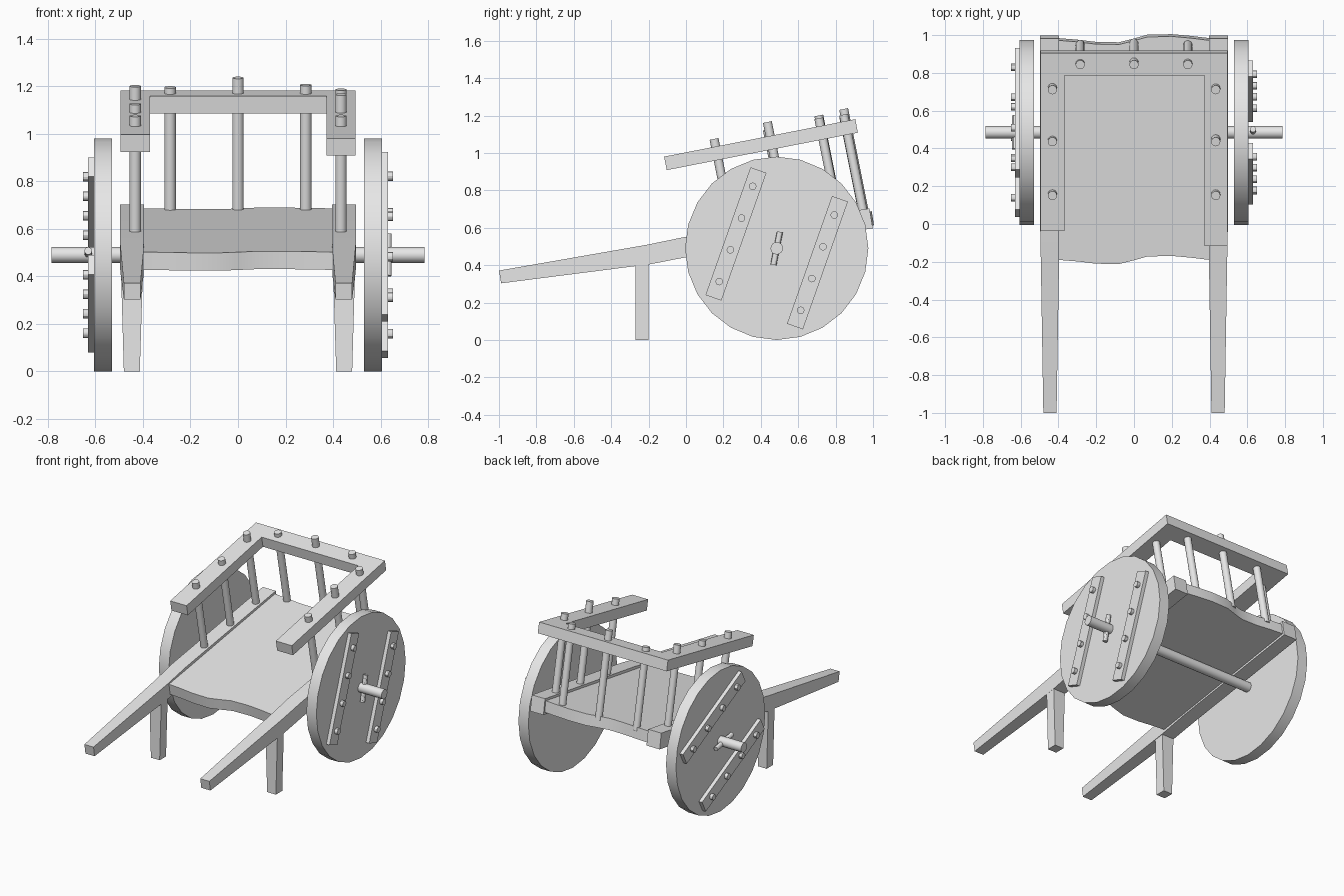
import bpy, bmesh, math
from mathutils import Vector, Matrix

if "Cube" in bpy.data.objects:
    bpy.data.objects.remove(bpy.data.objects["Cube"])

wood = bpy.data.materials.new("grey_wood")
wood.use_nodes = True
GREY = (0.8, 0.8, 0.8, 1)
wood.diffuse_color = GREY
wood.node_tree.nodes["Principled BSDF"].inputs["Base Color"].default_value = GREY
parts = []


def finish(name, bm, mirror=False):
    bmesh.ops.recalc_face_normals(bm, faces=bm.faces)
    mesh = bpy.data.meshes.new(name)
    bm.to_mesh(mesh)
    bm.free()
    mesh.materials.append(wood)
    obj = bpy.data.objects.new(name, mesh)
    bpy.context.collection.objects.link(obj)
    if mirror:
        obj.modifiers.new("Mirror", 'MIRROR')
    parts.append(obj)
    return obj


def loft(name, rings, mirror=False):
    """Skin a row of equal cross-sections and cap both ends."""
    bm = bmesh.new()
    rows = [[bm.verts.new(p) for p in ring] for ring in rings]
    n = len(rows[0])
    for a, b in zip(rows, rows[1:]):
        for i in range(n):
            j = (i + 1) % n
            bm.faces.new((a[i], a[j], b[j], b[i]))
    bm.faces.new(rows[0])
    bm.faces.new(rows[-1])
    return finish(name, bm, mirror)


def rod(name, start, end, radius, sides=16):
    start, end = Vector(start), Vector(end)
    axis = end - start
    turn = axis.to_track_quat('Z', 'Y').to_matrix().to_4x4()
    bm = bmesh.new()
    bmesh.ops.create_cone(bm, cap_ends=True, segments=sides, radius1=radius,
                          radius2=radius, depth=axis.length,
                          matrix=Matrix.Translation((start + end) / 2) @ turn)
    return finish(name, bm)


# Side beams that taper forward into the handles
beam = []
for y, z, half, inner, outer in [(-0.994, 0.337, 0.034, 0.41, 0.48),
                                 (-0.2, 0.457, 0.052, 0.397, 0.493),
                                 (0, 0.497, 0.053, 0.396, 0.497),
                                 (0.99, 0.65, 0.053, 0.396, 0.497)]:
    lean = 0.17 * half
    beam.append([(inner, y + lean, z - half), (outer, y + lean, z - half),
                 (outer, y - lean, z + half), (inner, y - lean, z + half)])
loft("side_beams", beam, mirror=True)

# Front legs
loft("front_legs", [[(a, -0.27, z), (b, -0.27, z), (b, -0.2, z), (a, -0.2, z)]
                    for z, a, b in [(0, 0.413, 0.48), (0.42, 0.4, 0.492)]], mirror=True)

# Deck with wavy front and back edges
SLOPE = 0.158
deck = []
for x, wave in [(-0.4, 0.0), (-0.3, -0.008), (-0.2, -0.02), (-0.08, -0.022),
                (0, -0.002), (0.07, 0.018), (0.2, 0.021), (0.3, 0.012), (0.4, 0.0)]:
    ring = []
    for y in (-0.19, 0.972):
        y += wave
        top = Vector((x, y, 0.532 + SLOPE * y))
        pair = [top, top + Vector((0, 0.012, -0.075))]
        ring += pair if y < 0 else pair[::-1]
    deck.append(ring)
loft("deck", deck)

# U-shaped top rail
plan = [(-0.495, -0.037), (-0.369, -0.037), (-0.369, 0.787), (0.373, 0.787),
        (0.373, -0.117), (0.495, -0.117), (0.495, 0.905), (-0.495, 0.905)]
rail_top = [Vector((x, y, 1.003 + 0.196 * y)) for x, y in plan]
loft("top_rail", [rail_top, [p + Vector((0, 0.014, -0.072)) for p in rail_top]])


# Uprights, square to the rail
def upright(name, x, y, top, base):
    foot = y
    for _ in range(4):
        foot = y + 0.2 * (top - base - 0.155 * foot)
    rod(name, (x, foot, base + 0.155 * foot), (x, y, top), 0.024)


for i, (y, left_top, right_top) in enumerate([(0.15, 1.075, 1.075),
                                              (0.435, 1.125, 1.165),
                                              (0.71, 1.2, 1.185)]):
    upright(f"side_upright_right_{i}", -0.432, y, left_top, 0.51)
    upright(f"side_upright_left_{i}", 0.433, y, right_top, 0.51)
for i, (x, top) in enumerate([(-0.285, 1.195), (0, 1.235), (0.285, 1.205)]):
    upright(f"back_upright_{i}", x, 0.843, top, 0.51)

# Axle
HUB = Vector((0, 0.485, 0.49))
side_x = Vector((1, 0, 0))
rod("axle", HUB - side_x * 0.785, HUB + side_x * 0.785, 0.033)


# Wheels with battens, pegs and lock pins
def wheel(side, label, angle, pin_angle):
    def at(x, along=0, across=0):
        c, s = math.cos(angle), math.sin(angle)
        return Vector((side * x, HUB.y + along * c + across * s,
                       HUB.z + along * s - across * c))

    rod(f"wheel_{label}", at(0.529), at(0.605), 0.49, 24)
    for k, across in enumerate((-0.231, 0.231)):
        rings = [[at(x, a, across + w) for a, w in
                  [(-0.362, -0.045), (0.362, -0.045), (0.362, 0.045), (-0.362, 0.045)]]
                 for x in (0.6, 0.63)]
        loft(f"batten_{label}_{k}", rings)
        for n, along in enumerate((-0.27, -0.09, 0.09, 0.27)):
            rod(f"peg_{label}_{k}_{n}", at(0.6, along, across),
                at(0.652, along, across), 0.02, 12)
    pin = Vector((0, math.cos(pin_angle), math.sin(pin_angle))) * 0.09
    centre = at(0.63)
    rod(f"lock_pin_{label}", centre - pin, centre + pin, 0.016, 12)


wheel(1, "left", math.radians(70.6), math.radians(79))
wheel(-1, "right", math.radians(153), math.radians(169))

# Smooth the round parts, keep edges crisp
bpy.ops.object.select_all(action='DESELECT')
for obj in parts:
    obj.select_set(True)
bpy.context.view_layer.objects.active = parts[0]
bpy.ops.object.shade_smooth_by_angle(angle=math.radians(30))
